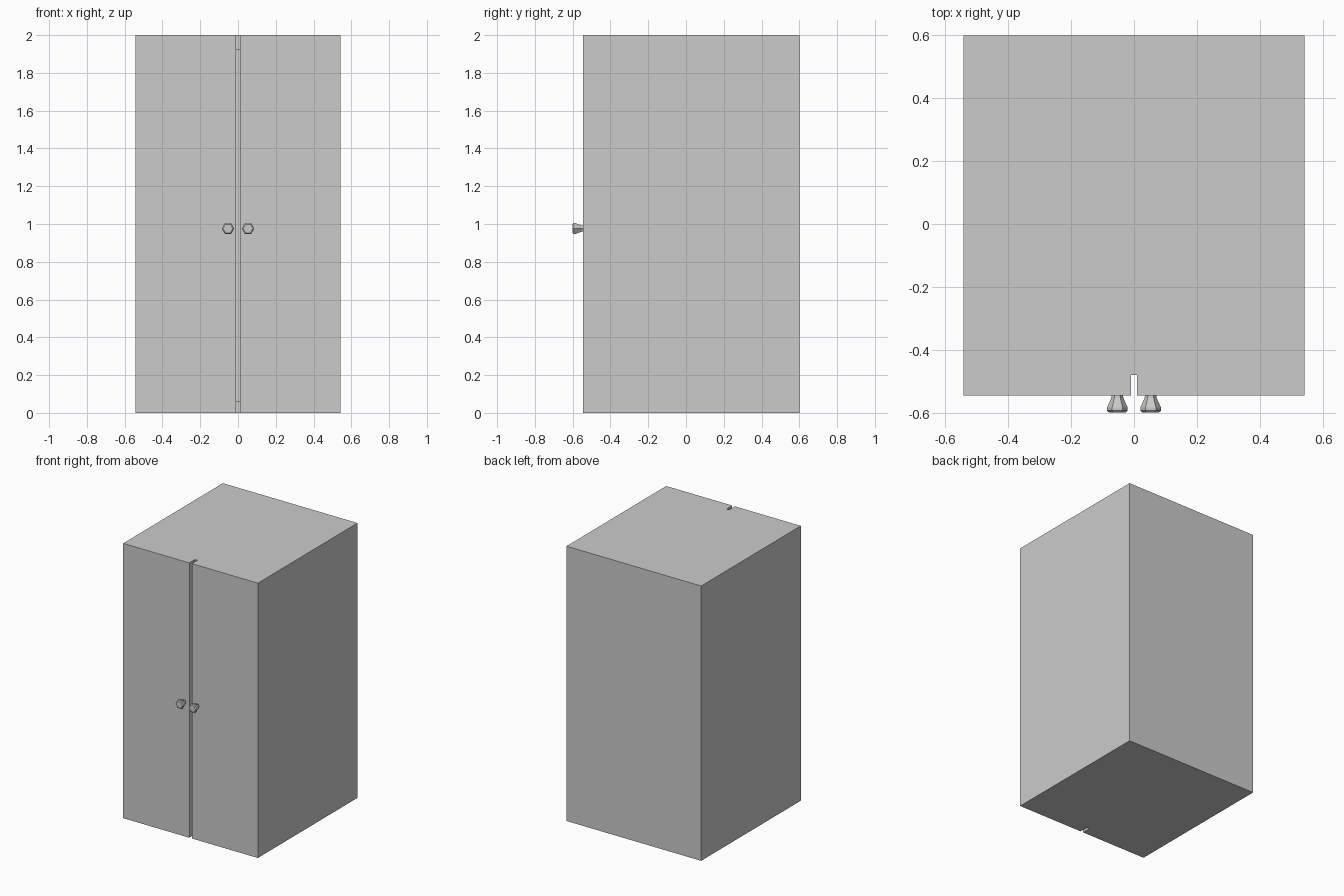
import bpy, bmesh, math
from mathutils import Vector

if "Cube" in bpy.data.objects:
    bpy.data.objects.remove(bpy.data.objects["Cube"])

W, FRONT, SEAM, BACK = 0.542, -0.546, -0.48, 0.6   # half width and depth stations


def finish(name, bm):
    bmesh.ops.recalc_face_normals(bm, faces=bm.faces)
    mesh = bpy.data.meshes.new(name)
    bm.to_mesh(mesh)
    bm.free()
    ob = bpy.data.objects.new(name, mesh)
    bpy.context.collection.objects.link(ob)
    return ob


def box(lo, hi):
    bm = bmesh.new()
    bmesh.ops.create_cube(bm, size=1)
    for v in bm.verts:
        v.co = Vector([hi[i] if v.co[i] > 0 else lo[i] for i in range(3)])
    return bm


def knob(name, x, z):
    # hexagonal turned knob: (y, radius) stations from door to tip
    profile = [(FRONT, 0.018), (-0.556, 0.02), (-0.584, 0.033), (-0.594, 0.033), (-0.6, 0.026)]
    bm = bmesh.new()
    rings = []
    for y, r in profile:
        rings.append([bm.verts.new((x + r * math.cos(i * math.pi / 3), y,
                                    z + r * math.sin(i * math.pi / 3))) for i in range(6)])
    for a, b in zip(rings, rings[1:]):
        for i in range(6):
            j = (i + 1) % 6
            bm.faces.new((a[i], a[j], b[j], b[i]))
    bm.faces.new(rings[0])
    bm.faces.new(rings[-1])
    return finish(name, bm)


# hollow carcass, open at the front behind the doors
bm = box((-W, SEAM, 0), (W, BACK, 2))
bm.normal_update()
front = min(bm.faces, key=lambda f: f.calc_center_median().y)
bmesh.ops.inset_region(bm, faces=[front], thickness=0.07)
for v in front.verts:
    v.co.z = 1.92 if v.co.z > 1 else 0.06
ext = bmesh.ops.extrude_discrete_faces(bm, faces=[front])
for v in ext["faces"][0].verts:
    v.co.y = BACK - 0.065
finish("cabinet_body", bm)

# pair of full-height doors with a centre gap, each with a knob
for side, s in (("left", -1), ("right", 1)):
    xs = sorted((s * 0.01, s * W))
    finish(side + "_door", box((xs[0], FRONT, 0), (xs[1], SEAM, 2)))
    knob(side + "_knob", s * 0.053, 0.976)
